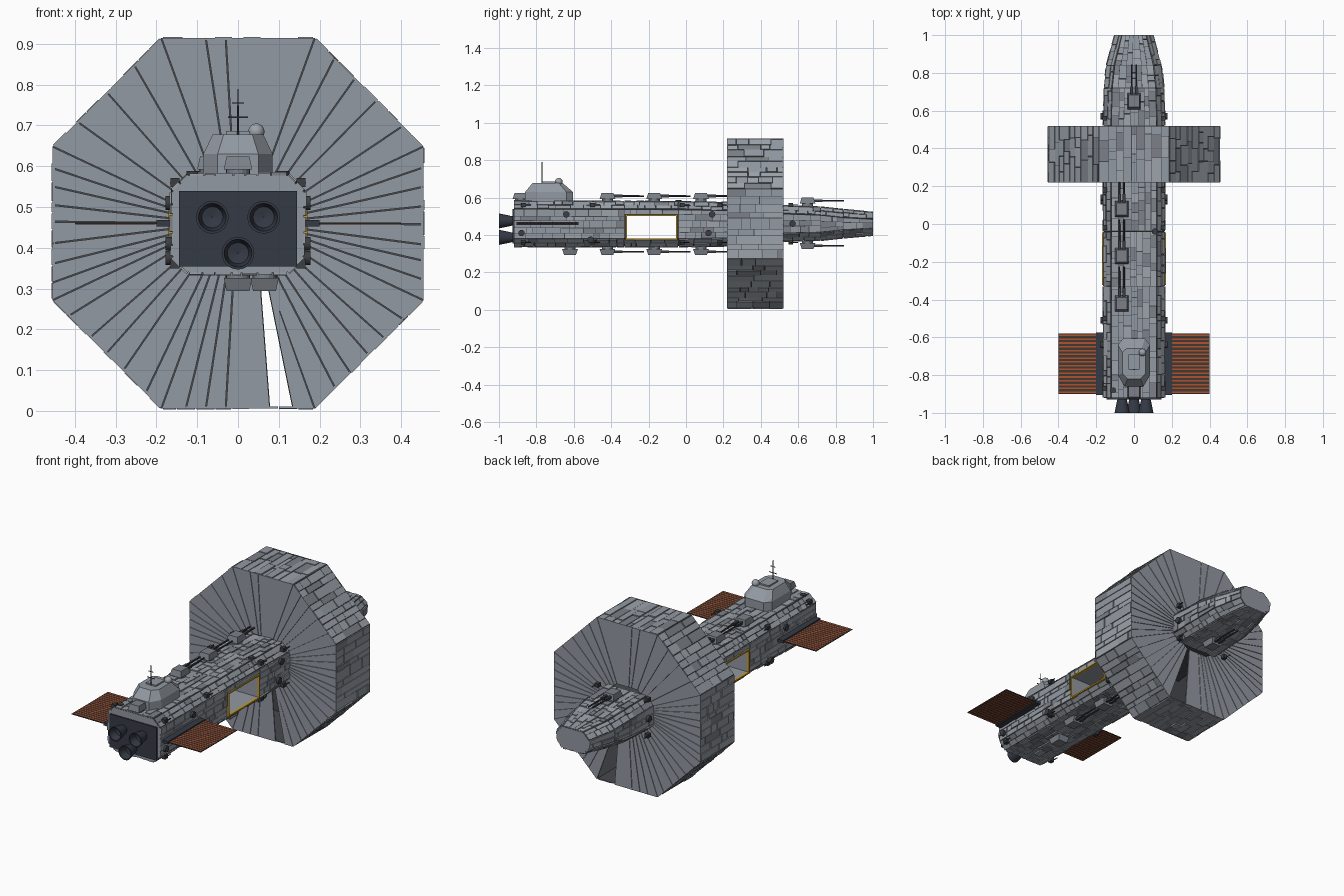
import bpy, bmesh, math, random
from mathutils import Vector, Matrix

random.seed(7)
if "Cube" in bpy.data.objects:
    bpy.data.objects.remove(bpy.data.objects["Cube"], do_unlink=True)


def material(name, r, g, b):
    m = bpy.data.materials.new(name)
    m.use_nodes = True
    m.diffuse_color = (r, g, b, 1)
    node = next(n for n in m.node_tree.nodes if n.type == 'BSDF_PRINCIPLED')
    node.inputs["Base Color"].default_value = (r, g, b, 1)
    return m


HULL = material("hull grey", .29, .32, .36)
LIGHT = material("light panel grey", .34, .37, .41)
DARK = material("dark panel grey", .20, .22, .25)
SEAM = material("seam grey", .06, .065, .075)
ENGINE = material("engine blue black", .035, .042, .06)
GUN = material("gunmetal", .045, .048, .055)
YELLOW = material("hangar yellow", .55, .33, .02)
ORANGE = material("solar orange", .45, .08, .025)
BROWN = material("solar brown", .05, .04, .033)
GREYS = [HULL, LIGHT, DARK]
CZ = .46


def finish(name, bm, *mats, recalc=False):
    if recalc:
        bmesh.ops.recalc_face_normals(bm, faces=bm.faces)
    me = bpy.data.meshes.new(name)
    bm.to_mesh(me)
    bm.free()
    for m in mats:
        me.materials.append(m)
    ob = bpy.data.objects.new(name, me)
    bpy.context.collection.objects.link(ob)
    return ob


def add_box(bm, x, y, z, sx, sy, sz):
    mat = Matrix.Translation((x, y, z)) @ Matrix.Diagonal((sx, sy, sz, 1))
    return bmesh.ops.create_cube(bm, size=1, matrix=mat)["verts"]


def add_tube(bm, center, axis, r1, r2, length, sides=16):
    rot = Vector(axis).to_track_quat('Z', 'Y').to_matrix().to_4x4()
    bmesh.ops.create_cone(bm, cap_ends=True, segments=sides, radius1=r1, radius2=r2,
                          depth=length, matrix=Matrix.Translation(center) @ rot)


def smooth(ob):
    bpy.ops.object.select_all(action='DESELECT')
    ob.select_set(True)
    bpy.context.view_layer.objects.active = ob
    bpy.ops.object.shade_smooth_by_angle(angle=math.radians(35))


def plate(bm, quad, height, index):
    n = (quad[1] - quad[0]).cross(quad[2] - quad[0]).normalized() * height
    low = [bm.verts.new(p) for p in quad]
    top = [bm.verts.new(p + n) for p in quad]
    faces = [bm.faces.new(top)]
    for i in range(4):
        j = (i + 1) % 4
        faces.append(bm.faces.new((low[i], low[j], top[j], top[i])))
    for f in faces:
        f.material_index = index


def panels(bm, quad, row, cell, height=.006, gap=.0016):
    """Cover a quad with staggered raised plates."""
    a, b, c, d = quad
    lu, lv = (b - a).length, max((d - a).length, (c - b).length)

    def at(s, t):
        return a.lerp(b, s).lerp(d.lerp(c, s), t)
    rows = max(1, round(lv / row))
    cuts = [0] + [(i + random.uniform(-.25, .25)) / rows for i in range(1, rows)] + [1]
    for t0, t1 in zip(cuts, cuts[1:]):
        s = 0
        while s < 1:
            e = s + cell * random.uniform(.5, 1.7) / lu
            e = 1 if e > 1 - .3 * cell / lu else e
            gs, gt = gap / lu, gap / lv
            q = [at(s + gs, t0 + gt), at(e - gs, t0 + gt), at(e - gs, t1 - gt), at(s + gs, t1 - gt)]
            index = random.choices((0, 1, 2), (6, 3, 2))[0]
            plate(bm, q, height * random.choice((.5, .8, 1, 1.3)), index)
            s = e


# Hull: lofted chamfered box, tapering to the bow
def section(y, w, zb, zt, c):
    return [Vector((x, y, z)) for x, z in (
        (w, zb + c), (w, zt - c), (w - c, zt), (c - w, zt),
        (-w, zt - c), (-w, zb + c), (c - w, zb), (w - c, zb))]


stations = [section(*s) for s in (
    (-.92, .16, .34, .578, .04), (-.33, .16, .34, .576, .04), (-.04, .16, .34, .574, .04),
    (.22, .16, .345, .57, .04), (.52, .16, .37, .552, .04), (.72, .155, .375, .545, .04),
    (.84, .142, .388, .532, .04), (1, .098, .402, .518, .035))]
bm = bmesh.new()
rings = [[bm.verts.new(p) for p in s] for s in stations]
for r0, r1 in zip(rings, rings[1:]):
    for k in range(8):
        j = (k + 1) % 8
        bm.faces.new((r0[k], r1[k], r1[j], r0[j]))
for cap in (rings[0], rings[-1]):
    bm.faces.new(cap).material_index = 1
hull = finish("hull", bm, SEAM, HULL, recalc=True)

# Hangar passage through the hull
bm = bmesh.new()
add_box(bm, 0, -.185, .4425, .6, .262, .122)
cutter = finish("hangar_cutter", bm, HULL)
cutter.hide_render = True
cutter.display_type = 'WIRE'
cut = hull.modifiers.new("hangar", 'BOOLEAN')
cut.operation, cut.solver, cut.object = 'DIFFERENCE', 'EXACT', cutter
cut.material_mode = 'TRANSFER'

# Hull plating, leaving the hangar opening free
bm = bmesh.new()
for i, (s0, s1) in enumerate(zip(stations, stations[1:])):
    if i == 3:
        continue
    for k in range(8):
        j = (k + 1) % 8
        quad = [s0[k].copy(), s1[k].copy(), s1[j].copy(), s0[j].copy()]
        if i == 1 and k in (0, 4):
            for n in ((0, 1) if k == 0 else (2, 3)):
                quad[n].z = .51
        panels(bm, quad, .032, .055)
finish("hull_plating", bm, *GREYS)

bm = bmesh.new()
for side in (-1, 1):
    for z in (.378, .506):
        add_box(bm, side * .163, -.185, z, .014, .274, .008)
    for y in (-.32, -.05):
        add_box(bm, side * .163, y, .442, .014, .008, .136)
finish("hangar_frames", bm, YELLOW)

# Octagonal ring drum
R = .449
h = R * math.tan(math.pi / 8)
octagon = [(h, -R), (R, -h), (R, h), (h, R), (-h, R), (-R, h), (-R, -h), (-h, -R)]
bm = bmesh.new()
plating = bmesh.new()
for k in range(8):
    (x0, z0), (x1, z1) = octagon[k], octagon[(k + 1) % 8]
    quad = [Vector((x, y, CZ + z)) for x, y, z in
            ((x0, .222, z0), (x0, .518, z0), (x1, .518, z1), (x1, .222, z1))]
    bm.faces.new([bm.verts.new(p) for p in quad])
    panels(plating, quad, .042, .085)
finish("ring_drum", bm, SEAM)
finish("ring_drum_plating", plating, *GREYS)

# Ring end walls: radial wedges with one missing sector at the bottom
splits = [6, 8, 5, (.58, .71), 4, 8, 6, (.16, .29, .42, .71, .855)]
outer = []
for k in range(8):
    p, q = Vector(octagon[k]), Vector(octagon[(k + 1) % 8])
    cuts = splits[k]
    if isinstance(cuts, int):
        cuts = [(i + random.uniform(-.15, .15)) / cuts for i in range(1, cuts)]
    outer += [p.lerp(q, t) * 1.012 for t in (0, *cuts)]


def inner(p):
    narrow = p.y < -.44 and .05 < p.x < .15
    return Vector((p.x * (.67 if narrow else .34), p.y * .25))


def end_wall(name, y, facing, open_to):
    bm = bmesh.new()
    for p, q in zip(outer, outer[1:] + outer[:1]):
        mid = (p + q) / 2
        if mid.y < -.44 and .08 < mid.x < open_to:
            continue
        loop = [inner(p), p, q, inner(q)]
        quad = [Vector((v.x, y, CZ + v.y)) for v in loop]
        side_p = (quad[3] - quad[0]).normalized() * .0014
        side_q = (quad[2] - quad[1]).normalized() * .0014
        inset = [quad[0] + side_p, quad[1] + side_q, quad[2] - side_q, quad[3] - side_p]
        if facing > 0:
            quad.reverse()
            inset.reverse()
        bm.faces.new([bm.verts.new(v) for v in quad]).material_index = 1
        plate(bm, inset, .004, 0)
    finish(name, bm, HULL, SEAM)


end_wall("ring_front_wall", .224, -1, .13)
end_wall("ring_back_wall", .516, 1, .17)

# Stern plate and three engine bells
bm = bmesh.new()
add_box(bm, 0, -.922, .447, .29, .012, .185)
finish("engine_plate", bm, ENGINE)
for name, x, z in (("right", -.063, .475), ("left", .063, .475), ("lower", 0, .387)):
    bm = bmesh.new()
    profile = ((.024, -.925), (.03, -.95), (.04, -1), (.034, -1), (.026, -.955), (.001, -.95))
    loops = [[bm.verts.new((x + r * math.cos(a), y, z + r * math.sin(a)))
              for a in (math.tau * i / 24 for i in range(24))] for r, y in profile]
    for l0, l1 in zip(loops, loops[1:]):
        for i in range(24):
            bm.faces.new((l0[i], l0[i - 1], l1[i - 1], l1[i]))
    smooth(finish(name + "_engine_bell", bm, ENGINE, recalc=True))

# Bridge tower with mast and dome
bm = bmesh.new()


def plan(z, front, x1, y1, x2, y2, back):
    half = [(x1, front), (x2, y1), (x2, y2), (x1 * 1.15, back)]
    return [bm.verts.new((x, y, z)) for x, y in half + [(-x, y) for x, y in reversed(half)]]


tiers = [plan(.575, -.86, .05, -.8, .085, -.64, -.605), plan(.63, -.86, .05, -.8, .085, -.64, -.605),
         plan(.678, -.82, .035, -.79, .062, -.68, -.66)]
for t0, t1 in zip(tiers, tiers[1:]):
    for i in range(8):
        bm.faces.new((t0[i - 1], t0[i], t1[i], t1[i - 1]))
bm.faces.new(tiers[2])
add_box(bm, 0, -.73, .68, .06, .08, .012)
finish("bridge_tower", bm, HULL, recalc=True)
bm = bmesh.new()
add_tube(bm, (0, -.77, .73), (0, 0, 1), .0025, .0015, .12, 8)
for z, w in ((.72, .05), (.755, .03)):
    add_box(bm, 0, -.77, z, w, .003, .003)
finish("mast", bm, GUN)
bm = bmesh.new()
bmesh.ops.create_uvsphere(bm, u_segments=16, v_segments=10, radius=.02,
                          matrix=Matrix.Translation((.045, -.68, .685)))
smooth(finish("sensor_dome", bm, LIGHT))


# Gun turrets on the top and the underside
def turret(name, x, y, z, up, armed=True):
    bm = bmesh.new()
    add_tube(bm, (x, y, z + up * .006), (0, 0, 1), .03, .03, .016)
    verts = add_box(bm, x, y, z + up * .028, .07, .085, .032)
    for v in verts:
        if (v.co.z - z) * up > .03:
            v.co.x = x + (v.co.x - x) * .8
            v.co.y = y + (v.co.y - y) * .75
    finish(name, bm, DARK)
    if armed:
        bm = bmesh.new()
        for dx in (-.012, .012):
            add_tube(bm, (x + dx, y + .11, z + up * .028), (0, 1, 0), .0055, .004, .17, 8)
            add_box(bm, x + dx, y + .055, z + up * .028, .014, .05, .014)
        finish(name + "_barrels", bm, GUN)


for i, y in enumerate((-.42, -.17, .08)):
    turret(f"top_turret_{i}", -.065, y, .58, 1)
    turret(f"bottom_turret_{i}", .065, y, .338, -1)
turret("bow_top_turret", 0, .65, .555, 1)
turret("bow_bottom_turret", 0, .65, .37, -1)
turret("stern_top_turret", 0, -.885, .58, 1, False)
turret("stern_bottom_turret", 0, -.62, .338, -1, False)

# Round side ports, corner fittings and deck hatches
bm = bmesh.new()
for side in (-1, 1):
    for y, z in ((-.64, .51), (-.51, .375), (-.88, .41), (.12, .41), (.14, .51), (.57, .46)):
        add_tube(bm, (side * .167, y, z), (1, 0, 0), .017, .017, .022)
    for y in (-.87, -.5, -.02, .18, .56):
        for z in (.36, .56):
            add_box(bm, side * .155, y, z, .022, .025, .022)
            add_tube(bm, (side * .164, y + .015, z), (0, 1, 0), .003, .003, .05, 6)
for x, y in ((.14, -.04), (-.08, -.88)):
    add_tube(bm, (x - .03, y, .58), (0, 0, 1), .016, .016, .016)
finish("hull_fittings", bm, GUN)

# Solar wings
for side, name in ((1, "left"), (-1, "right")):
    bm = bmesh.new()
    add_box(bm, side * .182, -.74, CZ, .036, .33, .016)
    finish(name + "_wing_mount", bm, ENGINE)
    bm = bmesh.new()
    add_box(bm, side * .3, -.74, CZ, .2, .32, .004)
    finish(name + "_solar_wing", bm, BROWN)
    bm = bmesh.new()
    for i in range(16):
        add_box(bm, side * .3, -.89 + i * .02, CZ, .196, .008, .0055)
    finish(name + "_solar_strips", bm, ORANGE)
